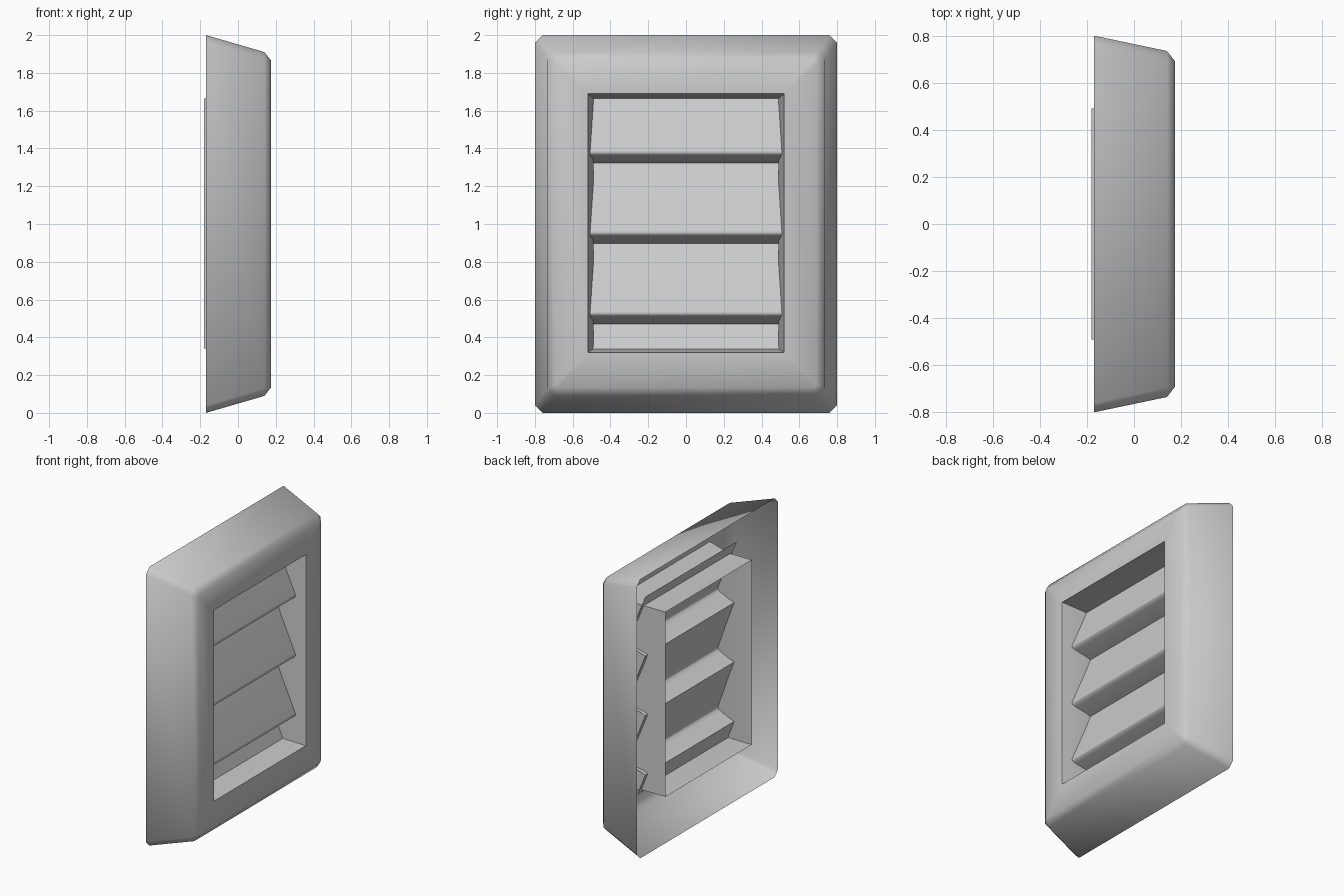
import bpy, bmesh, math

if "Cube" in bpy.data.objects:
    bpy.data.objects.remove(bpy.data.objects["Cube"])

ZC = 1.0  # height of the centre of the outer frame


def finish(bm, name, angle):
    bmesh.ops.remove_doubles(bm, verts=bm.verts, dist=1e-5)
    bmesh.ops.recalc_face_normals(bm, faces=bm.faces)
    me = bpy.data.meshes.new(name)
    bm.to_mesh(me)
    bm.free()
    ob = bpy.data.objects.new(name, me)
    bpy.context.collection.objects.link(ob)
    bpy.ops.object.select_all(action='DESELECT')
    ob.select_set(True)
    bpy.context.view_layer.objects.active = ob
    bpy.ops.object.shade_smooth_by_angle(angle=math.radians(angle))
    return ob


def loop(bm, x, hy, z0, z1, c):
    """Rectangle in the YZ plane with corners chamfered by c."""
    pts = [(hy - c, z0), (hy, z0 + c), (hy, z1 - c), (hy - c, z1),
           (c - hy, z1), (-hy, z1 - c), (-hy, z0 + c), (c - hy, z0)]
    return [bm.verts.new((x, y, z)) for y, z in pts]


def skin(name, sections, angle):
    """Join successive loops into an open shell."""
    bm = bmesh.new()
    loops = [loop(bm, *s) for s in sections]
    for a, b in zip(loops, loops[1:]):
        for i in range(8):
            j = (i + 1) % 8
            bm.faces.new((a[i], a[j], b[j], b[i]))
    bmesh.ops.dissolve_degenerate(bm, dist=1e-5, edges=bm.edges)
    return finish(bm, name, angle)


# Tapered outer shell, bevelled rim, front face, drafted opening and rear sleeve
skin("vent_frame", [
    (-0.17, 0.80, 0.00, 2.00, 0.04),
    (0.14, 0.735, 0.09, 1.91, 0.04),
    (0.175, 0.69, 0.135, 1.865, 0.015),
    (0.175, 0.52, 0.32, 1.69, 0.0),
    (0.0, 0.49, 0.34, 1.665, 0.0),
    (-0.18, 0.49, 0.34, 1.665, 0.0),
], 50)

# Louvre sheet: repeated sloping slats, each with a folded lip under its nose
STEP, TOP = 0.426, 1.748
profile = []
for k in range(3):
    z = TOP - k * STEP
    profile += [(-0.04, z), (0.098, z - 0.355), (0.102, z - 0.368),
                (0.098, z - 0.378), (0.075, z - 0.39)]
z = TOP - 3 * STEP
profile += [(-0.04, z), (0.02, z - 0.155)]

bm = bmesh.new()
rows = [[bm.verts.new((x, y, z)) for y in (-0.52, 0.52)] for x, z in profile]
for a, b in zip(rows, rows[1:]):
    bm.faces.new((a[0], a[1], b[1], b[0]))
finish(bm, "louvre_slats", 50)
